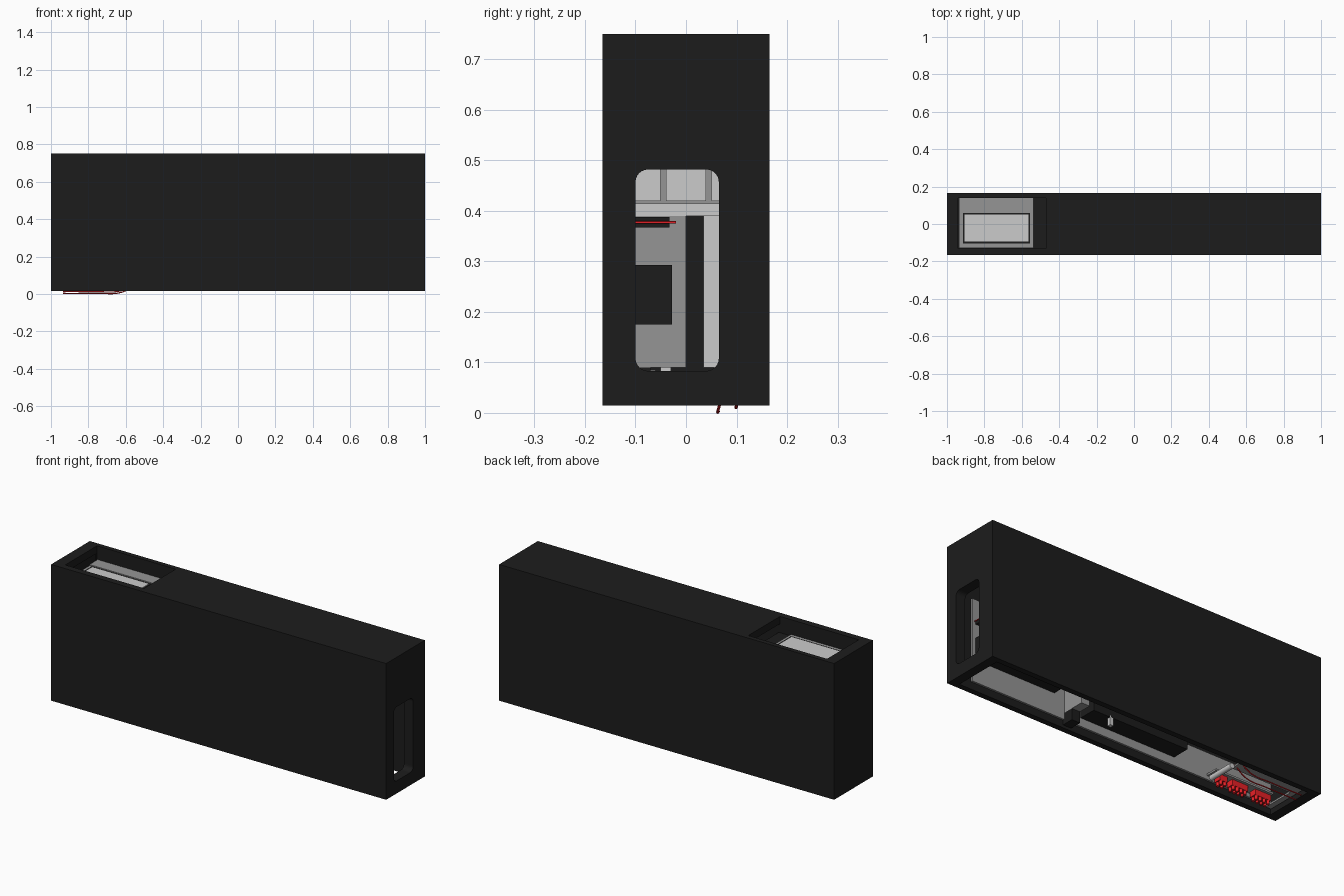
import bpy, bmesh, math
from mathutils import Vector

if "Cube" in bpy.data.objects:
    bpy.data.objects.remove(bpy.data.objects["Cube"])


def material(name, color):
    m = bpy.data.materials.new(name)
    m.diffuse_color = (*color, 1)
    m.use_nodes = True
    m.node_tree.nodes["Principled BSDF"].inputs["Base Color"].default_value = m.diffuse_color
    return m


BLACK = material("black", (0.012, 0.012, 0.012))
MID = material("mid_grey", (0.3, 0.3, 0.3))
LIGHT = material("light_grey", (0.6, 0.6, 0.6))
RED = material("red", (0.8, 0.015, 0.02))


def finish(name, bm, mat):
    me = bpy.data.meshes.new(name)
    bm.to_mesh(me)
    bm.free()
    ob = bpy.data.objects.new(name, me)
    bpy.context.collection.objects.link(ob)
    if mat:
        me.materials.append(mat)
    return ob


def box(name, x, y, z, mat=None, round_x=0):
    """Box from min/max pairs; round_x rounds the edges running along x."""
    bm = bmesh.new()
    bmesh.ops.create_cube(bm, size=1)
    for v in bm.verts:
        v.co = [lo + (hi - lo) * (c + 0.5) for c, (lo, hi) in zip(v.co, (x, y, z))]
    if round_x:
        edges = [e for e in bm.edges
                 if abs(e.verts[0].co.x - e.verts[1].co.x) > 1e-5]
        bmesh.ops.bevel(bm, geom=edges, offset=round_x, segments=6,
                        profile=0.5, affect='EDGES')
    return finish(name, bm, mat)


def cut(target, cutter):
    mod = target.modifiers.new("cut", 'BOOLEAN')
    mod.operation, mod.solver, mod.object = 'DIFFERENCE', 'EXACT', cutter
    bpy.context.view_layer.objects.active = target
    bpy.ops.object.modifier_apply(modifier=mod.name)
    bpy.data.objects.remove(cutter)


def wire(name, pts, r, mat):
    cu = bpy.data.curves.new(name, 'CURVE')
    cu.dimensions = '3D'
    cu.bevel_depth, cu.bevel_resolution, cu.resolution_u = r, 2, 6
    cu.use_fill_caps = True
    sp = cu.splines.new('BEZIER')
    sp.bezier_points.add(len(pts) - 1)
    for p, co in zip(sp.bezier_points, pts):
        p.co = co
        p.handle_left_type = p.handle_right_type = 'AUTO'
    cu.materials.append(mat)
    ob = bpy.data.objects.new(name, cu)
    bpy.context.collection.objects.link(ob)
    return ob


def cylinder(name, center, axis, r, length, mat=None):
    bm = bmesh.new()
    bmesh.ops.create_cone(bm, cap_ends=True, segments=20, radius1=r, radius2=r, depth=length)
    rot = Vector((0, 0, 1)).rotation_difference(Vector(axis)).to_matrix()
    for v in bm.verts:
        v.co = rot @ v.co + Vector(center)
    for f in bm.faces:
        f.smooth = len(f.verts) == 4
    return finish(name, bm, mat)


# Hollow outer case, open underneath, with end slot and top window
case = box("case", (-1, 1), (-.165, .165), (.015, .75), BLACK)
cut(case, box("cavity", (-.945, .95), (-.135, .135), (-.1, .71)))
cut(case, box("slot", (.9, 1.1), (-.1, .065), (.083, .482), round_x=.025))
cut(case, box("window", (-.94, -.47), (-.13, .14), (.66, .8)))

# Thin inner lip behind the slot
lip = box("slot_lip", (.945, .955), (-.115, .08), (.068, .497), BLACK, .03)
cut(lip, box("lip_hole", (.9, 1), (-.1, .065), (.083, .482), round_x=.025))

# Display module below the top window
box("window_tray", (-.945, -.46), (-.134, .139), (.64, .66), BLACK)
box("display_board", (-.935, -.537), (-.128, .138), (.66, .672), MID)
box("display_step", (-.935, -.537), (.068, .138), (.672, .678), MID)
box("display_bezel", (-.915, -.555), (-.103, .06), (.672, .677), BLACK)
box("display_screen", (-.905, -.565), (-.093, .05), (.677, .681), LIGHT)

# Grey lining on the front wall
box("front_lining_short", (.32, .88), (-.135, -.125), (.055, .5), MID)
box("front_lining_long", (-.94, .27), (-.135, -.125), (.055, .2), MID)

# Divider and the frame seen through the slot
box("divider", (.27, .32), (-.135, 0), (.09, .39), MID)
box("divider_edge", (.27, .32), (-.135, -.07), (.03, .09), BLACK)
box("frame_side", (.24, .26), (.035, .135), (.09, .415), LIGHT)
box("frame_top", (.24, .32), (-.135, .135), (.39, .415), LIGHT)
box("frame_back", (.2, .24), (-.135, .135), (.415, .55), MID)
for i, (a, b) in enumerate(((-.135, -.05), (-.04, .04), (.05, .135))):
    box(f"frame_block_{i + 1}", (.24, .3), (a, b), (.42, .55), LIGHT)

# Black modules fixed to the lining
box("side_module", (.38, .86), (-.125, -.028), (.175, .293), BLACK)
box("upper_module", (.38, .86), (-.125, -.033), (.367, .388), BLACK)
wire("upper_wire", [(.87, -.12, .377), (.87, -.07, .377), (.87, -.02, .377)], .0025, RED)
box("long_module", (-.35, .22), (-.125, -.03), (.1, .18), BLACK)
box("small_post", (.1, .12), (-.05, -.03), (.06, .11), LIGHT)

# Connector panel, roller and terminal blocks at the far end
box("rear_panel", (-.935, -.55), (.055, .135), (.035, .045), MID)
box("end_panel", (-.935, -.905), (-.12, .055), (.035, .045), MID)
box("terminal_panel", (-.9, -.55), (-.125, -.06), (.075, .085), MID)
cylinder("roller", (-.535, 0, .035), (0, 1, 0), .014, .15)
for i, (x, cols) in enumerate(((-.61, 2), (-.71, 4), (-.85, 4))):
    w = .012 * cols
    box(f"terminal_{i + 1}", (x - w, x + w), (-.115, -.075), (.045, .075), RED)
    for c in range(cols):
        for r in range(2):
            cylinder(f"terminal_{i + 1}_pin_{c}_{r}",
                     (x - w + .024 * (c + .5), -.105 + .022 * r, .04),
                     (0, 0, 1), .008, .03, RED)

# Two sagging red wires under the open base
wire("wire_outer", [(-.935, .1, .013), (-.75, .1, .012), (-.63, .1, .016),
                    (-.55, .11, .05)], .003, RED)
wire("wire_inner", [(-.935, .064, .0035), (-.75, .064, .003), (-.63, .064, .007),
                    (-.55, .075, .045)], .003, RED)
